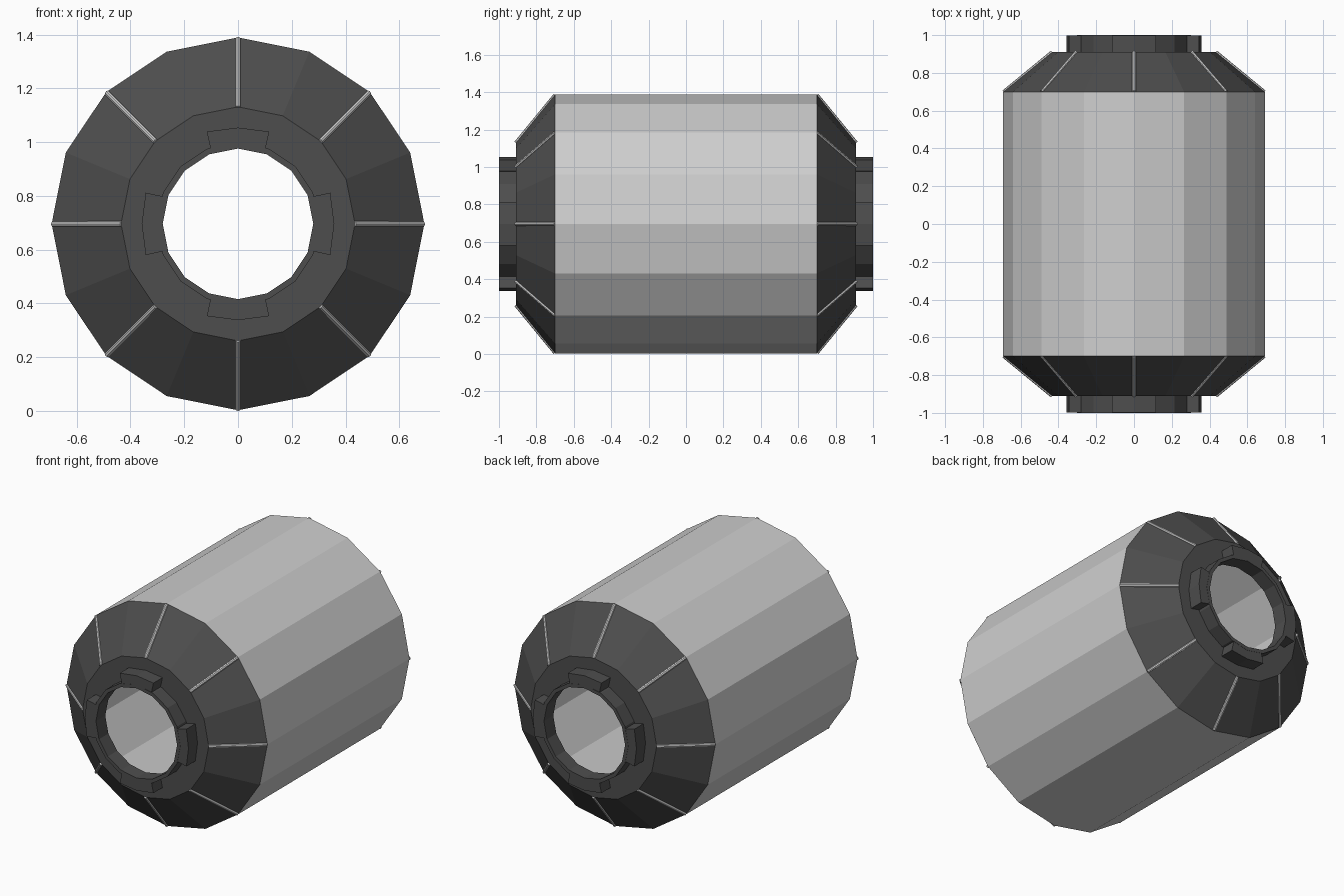
import bpy, bmesh, math
from mathutils import Vector

if "Cube" in bpy.data.objects:
    bpy.data.objects.remove(bpy.data.objects["Cube"])

CZ, R, N = 0.696, 0.693, 16


def material(name, v):
    m = bpy.data.materials.new(name)
    m.diffuse_color = (v, v, v, 1)
    m.use_nodes = True
    m.node_tree.nodes["Principled BSDF"].inputs["Base Color"].default_value = m.diffuse_color
    return m


LIGHT = material("light grey", 0.62)
DARK = material("dark grey", 0.075)


def finish(name, bm, mat, fix=True):
    if fix:
        bmesh.ops.recalc_face_normals(bm, faces=bm.faces)
    me = bpy.data.meshes.new(name)
    bm.to_mesh(me)
    bm.free()
    me.materials.append(mat)
    ob = bpy.data.objects.new(name, me)
    bpy.context.collection.objects.link(ob)
    return ob


def polar(r, a, y):
    return Vector((r * math.cos(a), y, CZ + r * math.sin(a)))


def revolve(name, profile, mat, closed=False):
    """Sweep (radius, y) points around the long axis with flat sides."""
    bm = bmesh.new()
    rings = [[bm.verts.new(polar(r, 2 * math.pi * i / N, y)) for i in range(N)]
             for r, y in profile]
    pairs = list(zip(rings, rings[1:]))
    if closed:
        pairs.append((rings[-1], rings[0]))
    for a, b in pairs:
        for i in range(N):
            j = (i + 1) % N
            f = bm.faces.new((a[i], a[j], b[j], b[i]))
            f.normal_update()
            c = f.calc_center_median() - Vector((0, 0, CZ))
            # open shells face outward
            if not closed and f.normal.dot(c) < 0:
                f.normal_flip()
    return finish(name, bm, mat, closed)


def rod(name, p, q, rad, mat):
    bm = bmesh.new()
    bmesh.ops.create_cone(bm, cap_ends=True, segments=8, radius1=rad, radius2=rad,
                          depth=(q - p).length)
    rot = (q - p).to_track_quat('Z', 'Y')
    for v in bm.verts:
        v.co = rot @ v.co + (p + q) / 2
    return finish(name, bm, mat)


def lug(name, angle, y0, y1, mat):
    """Raised block on the collar rim."""
    pts = [(-.1, .27), (-.116, .343), (0, .358), (.116, .343), (.1, .27), (0, .285)]
    bm = bmesh.new()
    ca, sa = math.cos(angle), math.sin(angle)
    rings = [[bm.verts.new((u * ca - v * sa, y, CZ + u * sa + v * ca)) for u, v in pts]
             for y in (y0, y1)]
    for r in rings:
        bm.faces.new(r)
    for i in range(6):
        j = (i + 1) % 6
        bm.faces.new((rings[0][i], rings[0][j], rings[1][j], rings[1][i]))
    return finish(name, bm, mat)


# Hollow drum
revolve("drum", [(R, -0.7), (R, 0.7)], LIGHT)

for s, end in ((-1, "front"), (1, "back")):
    # Sloped end cap with flat face around the opening
    revolve(f"{end}_cap", [(R, s * .7), (.435, s * .91), (.28, s * .91)], DARK)
    # Collar and its four lugs
    revolve(f"{end}_collar", [(.28, s * .908), (.28, s), (.302, s), (.302, s * .908)],
            DARK, True)
    for k in range(4):
        lug(f"{end}_lug_{k}", k * math.pi / 2, s * .91, s * .999, DARK)
    # Bright ribs down the slope
    for k in range(8):
        a = k * math.pi / 4
        rod(f"{end}_rib_{k}", polar(R - .004, a, s * .7), polar(.433, a, s * .91), .01, LIGHT)
